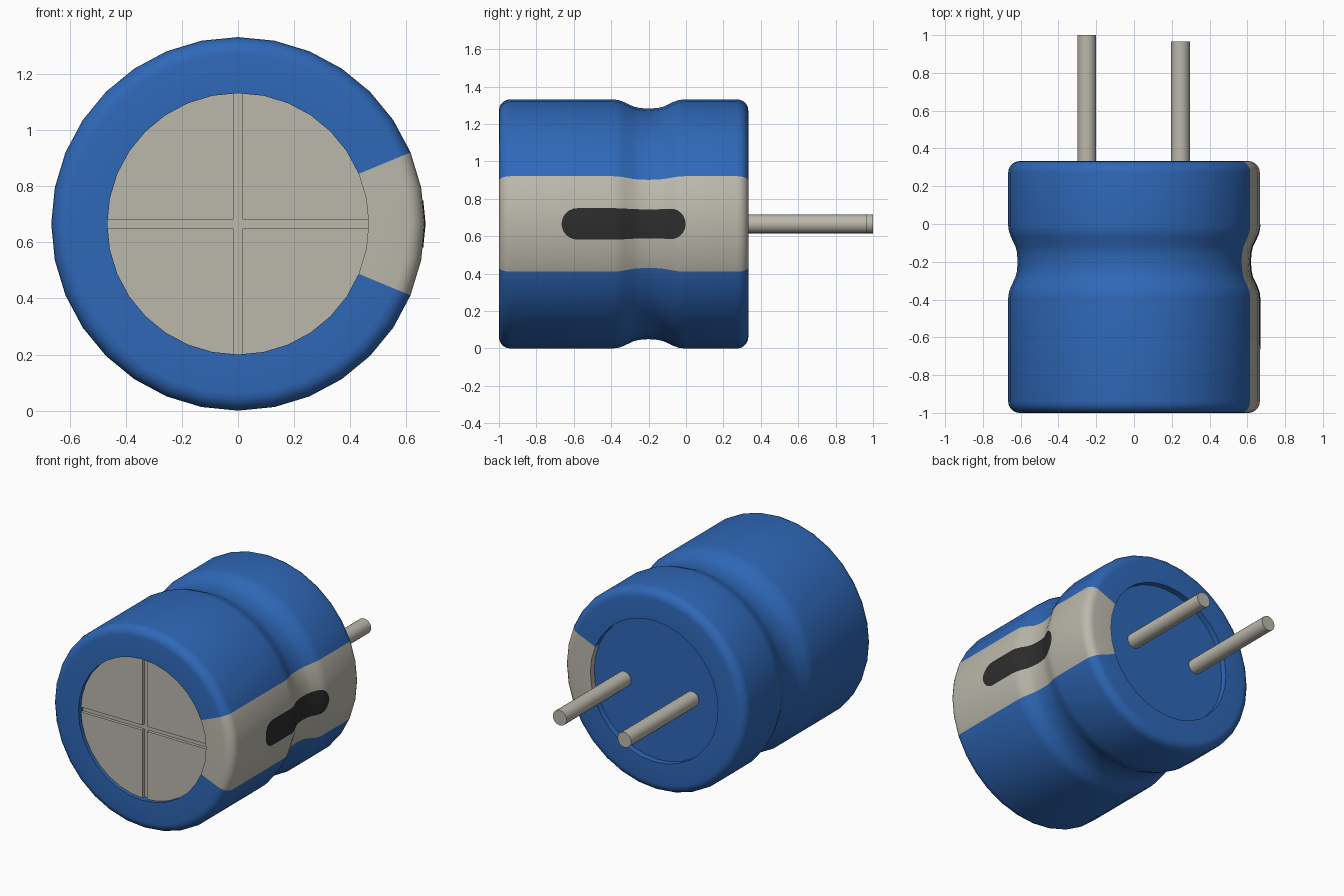
import bpy, bmesh, math

if "Cube" in bpy.data.objects:
    bpy.data.objects.remove(bpy.data.objects["Cube"])

R, CZ = 0.666, 0.666            # can radius and axis height
Y0, Y1 = -1.0, 0.333            # front and back ends
HOLE, BEV, SEG = 0.466, 0.06, 32
STRIPE = math.radians(22.5)
FRONT_FLOOR, BACK_FLOOR = Y0 + 0.045, Y1 - 0.04


def material(name, rgb):
    m = bpy.data.materials.new(name)
    m.diffuse_color = (*rgb, 1)
    m.use_nodes = True
    m.node_tree.nodes["Principled BSDF"].inputs["Base Color"].default_value = m.diffuse_color
    return m


BLUE = material("blue sleeve", (0.028, 0.138, 0.479))
GREY = material("warm grey metal", (0.50, 0.48, 0.41))
BLACK = material("black mark", (0.026, 0.026, 0.026))


def finish(name, bm, mats, recalc=True):
    if recalc:
        bmesh.ops.recalc_face_normals(bm, faces=bm.faces)
    me = bpy.data.meshes.new(name)
    bm.to_mesh(me)
    bm.free()
    ob = bpy.data.objects.new(name, me)
    bpy.context.collection.objects.link(ob)
    for m in mats:
        me.materials.append(m)
    bpy.ops.object.select_all(action='DESELECT')
    ob.select_set(True)
    bpy.context.view_layer.objects.active = ob
    bpy.ops.object.shade_smooth_by_angle(angle=math.radians(32))
    return ob


def ring_point(r, y, a):
    return (r * math.cos(a), y, CZ + r * math.sin(a))


# Side profile of the can (y, radius) with a soft crimp groove
side = [(-0.39, R), (-0.36, R - 0.004), (-0.33, R - 0.015), (-0.28, R - 0.039),
        (-0.25, R - 0.046), (-0.20, R - 0.05), (-0.15, R - 0.046),
        (-0.12, R - 0.039), (-0.07, R - 0.015), (-0.04, R - 0.004), (-0.01, R)]
arc = [math.radians(18 * i) for i in range(6)]
front_edge = [(Y0 + BEV * (1 - math.sin(a)), R - BEV * (1 - math.cos(a))) for a in reversed(arc)]
back_edge = [(Y1 - BEV * (1 - math.sin(a)), R - BEV * (1 - math.cos(a))) for a in arc]
profile = ([(FRONT_FLOOR, HOLE), (Y0, HOLE)] + front_edge + side
           + back_edge + [(Y1, HOLE), (BACK_FLOOR, HOLE)])

# Can body: revolved sleeve, stripe coloured by angle
bm = bmesh.new()
rings = [[bm.verts.new(ring_point(r, y, 2 * math.pi * i / SEG)) for i in range(SEG)]
         for y, r in profile]
for a, b in zip(rings, rings[1:]):
    for i in range(SEG):
        j = (i + 1) % SEG
        f = bm.faces.new((a[i], a[j], b[j], b[i]))
        c = f.calc_center_median()
        f.material_index = int(abs(math.atan2(c.z - CZ, c.x)) < STRIPE)
bm.faces.new(rings[0]).material_index = 1
bm.faces.new(rings[-1]).material_index = 0
finish("can_body", bm, [BLUE, GREY])

# Front vent plate: four raised quadrants leave a cross-shaped score
bm = bmesh.new()
g = 0.016
a0 = math.asin(g / HOLE)
for q in range(4):
    angles = ([a0] + [2 * math.pi * i / SEG for i in range(1, SEG // 4)]
              + [math.pi / 2 - a0])
    pts = [(g, g)] + [(HOLE * math.cos(a), HOLE * math.sin(a)) for a in angles]
    c, s = round(math.cos(q * math.pi / 2)), round(math.sin(q * math.pi / 2))
    pts = [(c * x - s * z, s * x + c * z) for x, z in pts]
    top = [bm.verts.new((x, FRONT_FLOOR - 0.02, CZ + z)) for x, z in pts]
    low = [bm.verts.new((x, FRONT_FLOOR, CZ + z)) for x, z in pts]
    bm.faces.new(top)
    for i in range(len(pts)):
        j = (i + 1) % len(pts)
        bm.faces.new((top[i], top[j], low[j], low[i]))
finish("vent_plate", bm, [GREY])


# Polarity mark: rounded slot laid on the faceted, grooved side
def surface_radius(y, a):
    pts = profile[2:-2]
    for (ya, ra), (yb, rb) in zip(pts, pts[1:]):
        if ya <= y <= yb and yb > ya:
            half = math.pi / SEG
            r = ra + (rb - ra) * (y - ya) / (yb - ya)
            return r * math.cos(half) / math.cos(abs(a) - half)
    return R


ms, me_, mh = -0.665, -0.002, 0.084
cap = [mh * (1 - math.cos(math.radians(15 * i))) for i in range(7)]
ys = sorted({ms + c for c in cap} | {me_ - c for c in cap}
            | {y for y, r in side if y < me_ - mh})
bm = bmesh.new()
rows = []
for y in ys:
    d = max(0, mh - min(y - ms, me_ - y))
    h = max(0.004, math.sqrt(max(0, mh * mh - d * d)))
    t = math.asin(h / R)
    rows.append([bm.verts.new(ring_point(surface_radius(y, a) + 0.003, y, a))
                 for a in (-t, 0, t)])
for a, b in zip(rows, rows[1:]):
    for i in range(2):
        bm.faces.new((a[i], b[i], b[i + 1], a[i + 1]))
if sum(f.normal.x for f in bm.faces if not f.normal_update()) < 0:
    bmesh.ops.reverse_faces(bm, faces=bm.faces)
finish("polarity_mark", bm, [BLACK], recalc=False)

# Terminal pins
for name, x, end in (("long_pin", -0.25, 1.0), ("short_pin", 0.246, 0.967)):
    start = BACK_FLOOR - 0.01
    bpy.ops.mesh.primitive_cylinder_add(
        vertices=20, radius=0.05, depth=end - start,
        location=(x, (start + end) / 2, CZ), rotation=(math.pi / 2, 0, 0))
    pin = bpy.context.object
    pin.name = name
    pin.data.materials.append(GREY)
    bpy.ops.object.shade_smooth_by_angle(angle=math.radians(32))
